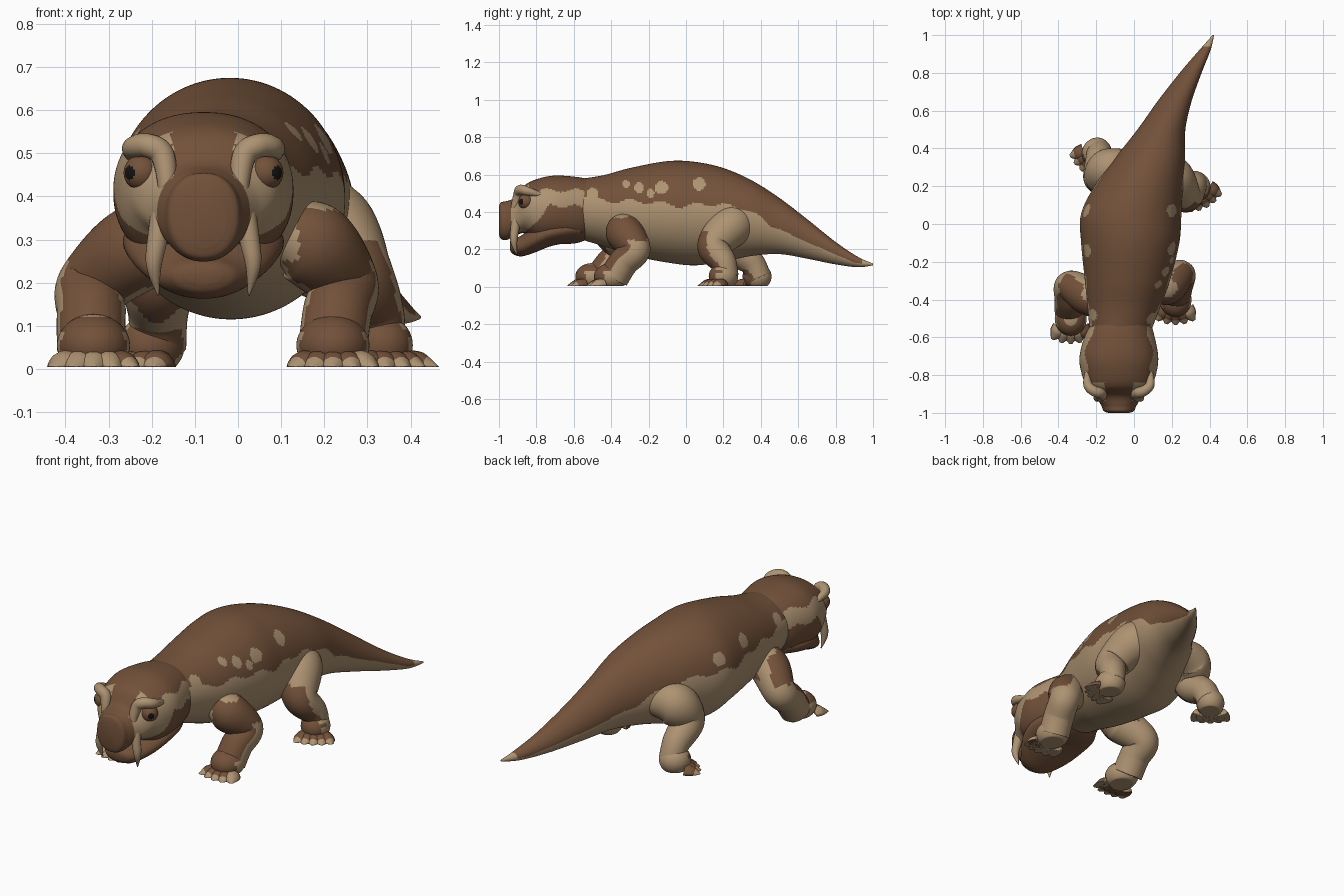
import bpy, bmesh, math
from mathutils import Vector, Matrix

cube = bpy.data.objects.get("Cube")
if cube:
    bpy.data.objects.remove(cube)


def material(name, rgb):
    m = bpy.data.materials.new(name)
    m.use_nodes = True
    m.diffuse_color = (*rgb, 1)
    m.node_tree.nodes["Principled BSDF"].inputs["Base Color"].default_value = (*rgb, 1)
    return m


MATS = [material("dark_brown_hide", (0.17, 0.083, 0.042)),
        material("tan_hide", (0.42, 0.29, 0.168)),
        material("black_pupil", (0.008, 0.007, 0.006))]
DARK, TAN, BLACK = range(3)
HEAD_X = -0.08


def finish(name, bm, rule):
    """Colour the faces by a rule of position and normal, then make the object."""
    bmesh.ops.recalc_face_normals(bm, faces=bm.faces)
    for f in bm.faces:
        f.smooth = True
        f.material_index = rule(f.calc_center_median(), f.normal)
    me = bpy.data.meshes.new(name)
    bm.to_mesh(me)
    bm.free()
    for m in MATS:
        me.materials.append(m)
    ob = bpy.data.objects.new(name, me)
    bpy.context.collection.objects.link(ob)
    return ob


def spline(keys, steps):
    """Catmull-Rom through tuples of any length."""
    ks = [keys[0]] + list(keys) + [keys[-1]]
    out = []
    for i in range(1, len(ks) - 2):
        for s in range(steps):
            t = s / steps
            out.append([0.5 * (2 * b + (c - a) * t + (2 * a - 5 * b + 4 * c - d) * t * t
                               + (3 * b - a - 3 * c + d) * t ** 3)
                        for a, b, c, d in zip(*ks[i - 1:i + 3])])
    return out + [list(keys[-1])]


def skin(name, rings, rule):
    """Join rings of points into a closed skin with fan caps."""
    bm = bmesh.new()
    loops = [[bm.verts.new(p) for p in r] for r in rings]
    n = len(loops[0])
    for a, b in zip(loops, loops[1:]):
        for i in range(n):
            j = (i + 1) % n
            bm.faces.new((a[i], a[j], b[j], b[i]))
    for loop in (loops[0], loops[-1]):
        mid = bm.verts.new(sum((v.co for v in loop), Vector()) / n)
        for i in range(n):
            bm.faces.new((loop[i], loop[(i + 1) % n], mid))
    return finish(name, bm, rule)


def loft(name, keys, rule, steps, sides, power=2.0):
    """Upright cross-sections: y, centre x, bottom, top, half width."""
    rings = []
    for y, cx, lo, hi, hw in spline(keys, steps):
        ring = []
        for i in range(sides):
            a = 2 * math.pi * i / sides
            c, s = math.cos(a), math.sin(a)
            ring.append((cx + hw * math.copysign(abs(c) ** (2 / power), c), y,
                         (lo + hi) / 2 + (hi - lo) / 2 * math.copysign(abs(s) ** (2 / power), s)))
        rings.append(ring)
    return skin(name, rings, rule)


def tube(name, keys, rule, steps=8, sides=24):
    """Round tube along x, y, z, radius keys."""
    pts = spline(keys, steps)
    pos = [Vector(p[:3]) for p in pts]
    rings, q, prev = [], None, None
    for i, p in enumerate(pts):
        t = (pos[min(i + 1, len(pos) - 1)] - pos[max(i - 1, 0)]).normalized()
        q = prev.rotation_difference(t) @ q if q else t.to_track_quat("Z", "Y")
        prev = t
        ring = []
        for k in range(sides):
            a = 2 * math.pi * k / sides
            v = pos[i] + q @ Vector((math.cos(a), math.sin(a), 0)) * max(p[3], 0.001)
            v.z = max(v.z, 0.005)
            ring.append(v)
        rings.append(ring)
    return skin(name, rings, rule)


def ball(name, centre, scale, rule, turn=0.0, floor=-1.0):
    bm = bmesh.new()
    bmesh.ops.create_uvsphere(bm, u_segments=48, v_segments=36, radius=1)
    bm.transform(Matrix.Translation(centre) @ Matrix.Rotation(turn, 4, "Z")
                 @ Matrix.Diagonal((*scale, 1)))
    for v in bm.verts:
        v.co.z = max(v.co.z, floor)
    return finish(name, bm, rule)


# Body and tail: dark back, tan belly, tan spots on the flanks
EDGE = [(-0.7, .52), (-0.58, .51), (-0.45, .46), (-0.2, .455), (0, .43), (0.1, .445),
        (0.3, .425), (0.45, .335), (0.6, .26), (0.9, .13), (1.1, .1)]
SPOTS = {1: [(-0.5, .5, .03), (-0.32, .55, .02), (-0.25, .53, .028), (-0.19, .5, .022),
             (-0.13, .53, .035), (0.07, .55, .035)],
         -1: [(0.07, .5, .035), (-0.14, .52, .035), (-0.48, .5, .03)]}


def body_colour(c, n):
    for (y0, z0), (y1, z1) in zip(EDGE, EDGE[1:]):
        if y0 <= c.y < y1:
            edge = z0 + (z1 - z0) * (c.y - y0) / (y1 - y0)
    edge += 0.012 * math.sin(c.y * 37) * (c.y < 0.5)
    side = 1 if c.x > -0.02 else -1
    spotted = any(math.hypot(c.y - y, c.z - z) < r for y, z, r in SPOTS[side])
    return TAN if c.z < edge or c.y > 0.94 or (spotted and c.y < 0.2) else DARK


loft("body", [(-0.62, -.08, .27, .57, .15), (-0.45, -.055, .22, .595, .19),
              (-0.3, -.035, .17, .635, .225), (-0.1, -.02, .13, .672, .26),
              (0.05, -.015, .115, .668, .266), (0.2, .025, .135, .635, .235),
              (0.35, .085, .165, .57, .185), (0.5, .145, .175, .475, .127),
              (0.65, .215, .15, .36, .09), (0.8, .3, .12, .24, .058),
              (0.92, .375, .105, .16, .03), (1.0, .42, .115, .125, .004)],
     body_colour, 24, 150)


# Head: dark crown, snout and cheeks with a tan mask round the eyes
def head_colour(c, n):
    dx = abs(c.x - HEAD_X)
    crown = c.z > 0.515 + 0.01 * math.sin(c.y * 40) and not (dx > 0.075 and c.y < -0.84)
    bridge = dx < 0.07 and c.y < -0.8
    snout = c.y < -0.935
    cheek = c.y > -0.87 and c.z < min(0.43, 0.28 + 1.2 * (c.y + 0.86)) + 0.01 * math.sin(c.y * 50)
    return DARK if crown or bridge or snout or cheek else TAN


loft("head", [(-0.5, -.06, .27, .57, .14), (-0.58, -.075, .235, .587, .18),
              (-0.7, -.08, .228, .595, .208), (-0.79, -.08, .235, .578, .198),
              (-0.86, -.08, .285, .545, .17), (-0.91, -.08, .275, .48, .125),
              (-0.96, -.08, .25, .458, .094), (-0.99, -.08, .257, .452, .08),
              (-1.0, -.08, .28, .43, .055)], head_colour, 18, 120, 2.2)
loft("lower_jaw", [(-0.56, -.075, .25, .36, .14), (-0.64, -.08, .235, .37, .18),
                   (-0.73, -.08, .215, .36, .185), (-0.81, -.08, .183, .33, .16),
                   (-0.88, -.08, .163, .275, .11), (-0.925, -.08, .175, .255, .075),
                   (-0.94, -.08, .195, .245, .045)], lambda c, n: DARK, 8, 48)

for side, label in ((1, "left"), (-1, "right")):
    def hx(d):
        return HEAD_X + side * d

    # Tusks, brows and eyes
    tube(label + "_tusk", [(hx(.09), -.9, .4, .026), (hx(.105), -.915, .31, .024),
                           (hx(.115), -.92, .24, .018), (hx(.105), -.905, .17, .002)],
         lambda c, n: TAN, sides=16)
    tube(label + "_brow", [(hx(.165), -.77, .49, .012), (hx(.165), -.85, .512, .024),
                           (hx(.13), -.885, .518, .028), (hx(.095), -.895, .495, .028),
                           (hx(.085), -.915, .42, .021), (hx(.1), -.91, .36, .012)],
         lambda c, n: TAN, sides=16)
    gaze = Vector((side * 0.72, -0.69, 0))
    ball(label + "_eye", (hx(.143), -.855, .455), (.042, .042, .042),
         lambda c, n: BLACK if n.dot(gaze) > 0.92 else DARK)


# Legs: tan behind, dark in front, tan claws
def front_colour(c, n):
    if c.z > 0.25:
        patch = c.z < 0.375 + 0.01 * math.sin(c.y * 40)
        return DARK if patch and (n.y < -0.3 or abs(n.x) > 0.25) and abs(c.x) > 0.14 else TAN
    return DARK if n.y < -0.4 or (c.z < 0.12 and n.z > 0.45) else TAN


def hind_colour(c, n):
    return DARK if c.z < 0.3 and (n.y < -0.45 or (c.z < 0.09 and n.y < 0 and n.z > 0.3)) else TAN


def leg(name, joints, foot, heading, size, rule):
    """Leg tube, flat-soled foot, then five toes fanned round the heading."""
    tube(name, joints, rule, 12, 40)
    ball(name + "_foot", (foot[0], foot[1], .055), (size * .92, size, .072), rule, heading, 0.005)
    for i in range(-2, 3):
        a = heading + i * 0.3
        ahead = Vector((math.sin(a), -math.cos(a), 0))
        across = Vector((math.cos(heading), math.sin(heading), 0)) * i * 0.011
        root = Vector((foot[0], foot[1], 0)) + ahead * size * 0.65 + across
        keys = [(*(root + ahead * d), z, r) for d, z, r in
                ((0, .045, .026), (.03, .04, .025), (.05, .028, .018), (.075, .008, .002))]

        def toe_colour(c, n):
            if (c - root).dot(ahead) > 0.052:
                return TAN
            return DARK if n.z > 0.1 else TAN

        tube(f"{name}_toe_{i + 3}", keys, toe_colour, 5, 14)


leg("left_front_leg", [(.09, -.34, .32, .06), (.17, -.33, .29, .1), (.245, -.27, .2, .08),
                       (.23, -.335, .13, .08), (.22, -.385, .05, .08)],
    (.22, -.4), 0.0, .092, front_colour)
leg("right_front_leg", [(-.12, -.4, .31, .06), (-.225, -.39, .285, .1), (-.335, -.33, .195, .083),
                        (-.34, -.4, .13, .08), (-.34, -.46, .05, .08)],
    (-.335, -.5), 0.0, .092, front_colour)
leg("left_hind_leg", [(.12, .29, .33, .08), (.2, .25, .33, .112), (.27, .15, .22, .09),
                      (.315, .2, .13, .07), (.325, .22, .05, .062)],
    (.33, .2), 0.5, .08, hind_colour)
leg("right_hind_leg", [(-.02, .33, .31, .07), (-.13, .29, .31, .112), (-.18, .25, .215, .09),
                       (-.185, .35, .13, .07), (-.185, .39, .05, .065)],
    (-.2, .38), -0.7, .08, hind_colour)
